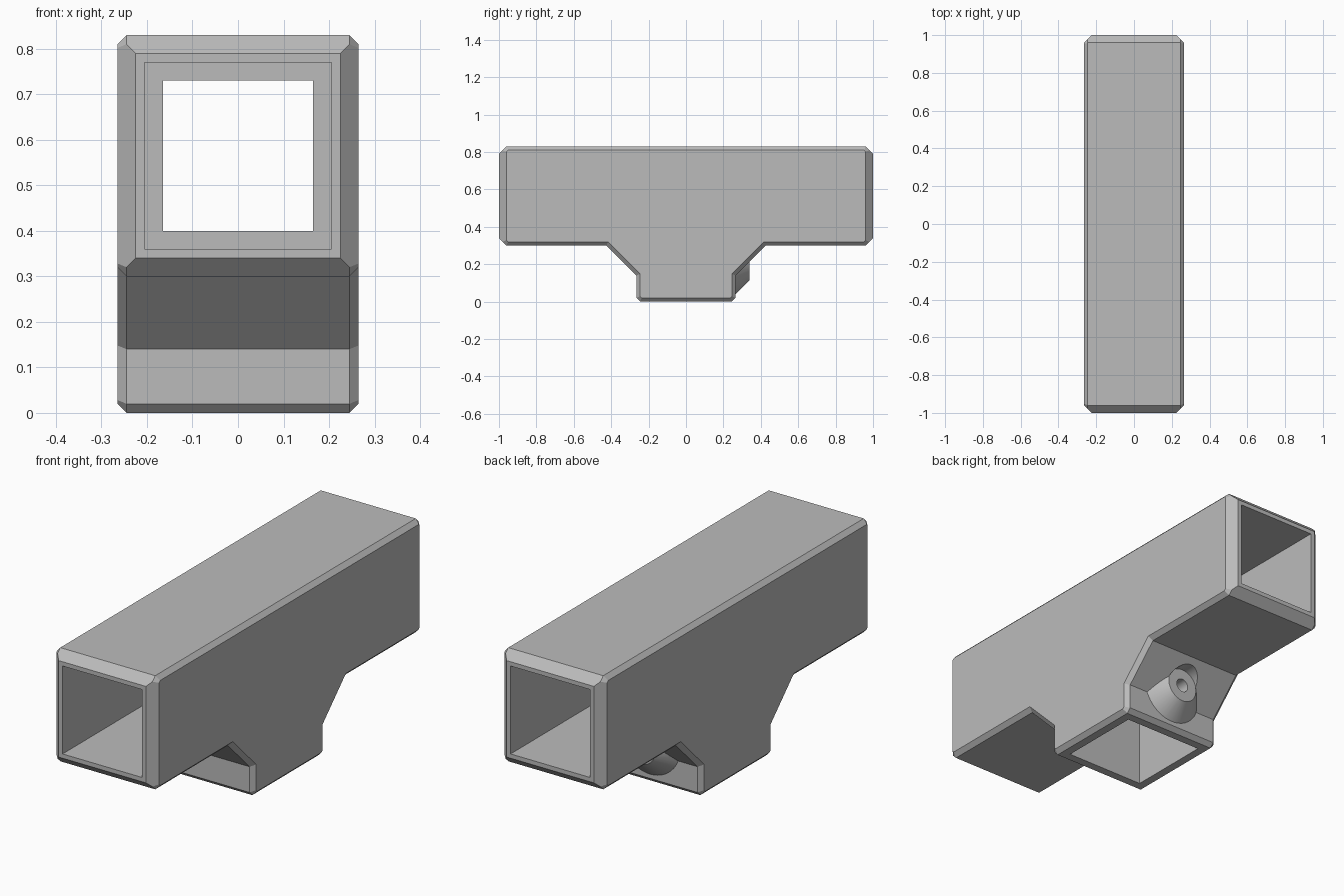
import bpy, bmesh, math
from mathutils import Matrix, Vector

cube = bpy.data.objects.get("Cube")
if cube:
    bpy.data.objects.remove(cube, do_unlink=True)

HALF = 0.265       # half width of the square tube
SOCKET = 0.205     # half width of the sockets
BORE = 0.165       # half width of the bore behind the socket stops
MID = 0.565        # height of the tube axis
BOSS_Z = 0.195     # height of the screw boss axis

grey = bpy.data.materials.new("plain grey")
grey.use_nodes = True
grey.diffuse_color = (0.5, 0.5, 0.5, 1)
grey.node_tree.nodes["Principled BSDF"].inputs["Base Color"].default_value = (0.5, 0.5, 0.5, 1)


def to_object(name, bm):
    bmesh.ops.recalc_face_normals(bm, faces=bm.faces)
    mesh = bpy.data.meshes.new(name)
    bm.to_mesh(mesh)
    bm.free()
    mesh.materials.append(grey)
    obj = bpy.data.objects.new(name, mesh)
    bpy.context.collection.objects.link(obj)
    return obj


def box(name, low, high):
    low, high = Vector(low), Vector(high)
    bm = bmesh.new()
    bmesh.ops.create_cube(bm, size=1, matrix=Matrix.Translation((low + high) / 2)
                          @ Matrix.Diagonal((high - low).to_4d()))
    return to_object(name, bm)


def cone_y(name, y0, y1, r0, r1):
    """Round solid on the boss axis, running from y0 to y1."""
    bm = bmesh.new()
    place = Matrix.Translation((0, (y0 + y1) / 2, BOSS_Z)) @ Matrix.Rotation(-math.pi / 2, 4, 'X')
    bmesh.ops.create_cone(bm, cap_ends=True, segments=48, radius1=r0, radius2=r1,
                          depth=y1 - y0, matrix=place)
    return to_object(name, bm)


def combine(obj, tool, operation):
    mod = obj.modifiers.new("combine", 'BOOLEAN')
    mod.object = tool
    mod.operation = operation
    mod.solver = 'EXACT'
    graph = bpy.context.evaluated_depsgraph_get()
    graph.update()
    mesh = bpy.data.meshes.new_from_object(obj.evaluated_get(graph))
    obj.modifiers.clear()
    obj.data = mesh
    bpy.data.objects.remove(tool, do_unlink=True)


# Tee body: half of the side outline, mirrored and extruded across
half = [(0.245, 0), (HALF, 0.02), (HALF, 0.14), (0.425, 0.30),
        (0.96, 0.30), (1, 0.34), (1, 0.79), (0.96, 0.83)]
outline = half + [(-y, z) for y, z in reversed(half)]
bm = bmesh.new()
side = bm.faces.new([bm.verts.new((-HALF, y, z)) for y, z in outline])
ext = bmesh.ops.extrude_face_region(bm, geom=[side])
moved = [g for g in ext["geom"] if isinstance(g, bmesh.types.BMVert)]
bmesh.ops.translate(bm, verts=moved, vec=(2 * HALF, 0, 0))
if not any(f for f in bm.faces if all(v.co.x < 0 for v in f.verts)):
    bm.faces.new([v for v in bm.verts if v.co.x < 0])
bmesh.ops.recalc_face_normals(bm, faces=bm.faces)

# Chamfer around both flat sides
rims = [e for e in bm.edges if abs(e.verts[0].co.x - e.verts[1].co.x) < 1e-5]
bmesh.ops.bevel(bm, geom=rims, offset=0.02, offset_type='OFFSET', segments=1,
                profile=0.5, affect='EDGES')

# Wider chamfer on the upright edges of the two open ends
for sx in (-1, 1):
    for sy in (-1, 1):
        bmesh.ops.bisect_plane(bm, geom=bm.verts[:] + bm.edges[:] + bm.faces[:], dist=1e-5,
                               plane_co=(sx * 0.225, sy, 0), plane_no=(sx, sy, 0),
                               clear_outer=True)
        bmesh.ops.holes_fill(bm, edges=[e for e in bm.edges if e.is_boundary], sides=0)
body = to_object("tee_connector", bm)

# Screw boss on the back, with clearance into the sloped web above it
combine(body, cone_y("boss_clearance", 0.34, 0.6, 0.081, 0.081), 'DIFFERENCE')
combine(body, cone_y("screw_boss", 0.25, 0.34, 0.17, 0.08), 'UNION')

# Bore through the middle, then the wider sockets at the three ends
S, B = SOCKET, BORE
combine(body, box("bore", (-B, -1.1, MID - B), (B, 1.1, MID + B)), 'DIFFERENCE')
combine(body, box("lower_bore", (-B, -B, -0.1), (B, B, 0.45)), 'DIFFERENCE')
combine(body, box("front_socket", (-S, -1.1, MID - S), (S, -0.245, MID + S)), 'DIFFERENCE')
combine(body, box("back_socket", (-S, 0.245, MID - S), (S, 1.1, MID + S)), 'DIFFERENCE')
combine(body, box("lower_socket", (-S, -S, -0.1), (S, S, 0.32)), 'DIFFERENCE')

# Screw hole through the boss into the lower socket
combine(body, cone_y("screw_hole", 0.1, 0.45, 0.032, 0.032), 'DIFFERENCE')

# Smooth the round boss, keep every chamfer sharp
body.data.materials.clear()
body.data.materials.append(grey)
for poly in body.data.polygons:
    poly.material_index = 0
bpy.ops.object.select_all(action='DESELECT')
body.select_set(True)
bpy.context.view_layer.objects.active = body
bpy.ops.object.shade_smooth_by_angle(angle=math.radians(30))
